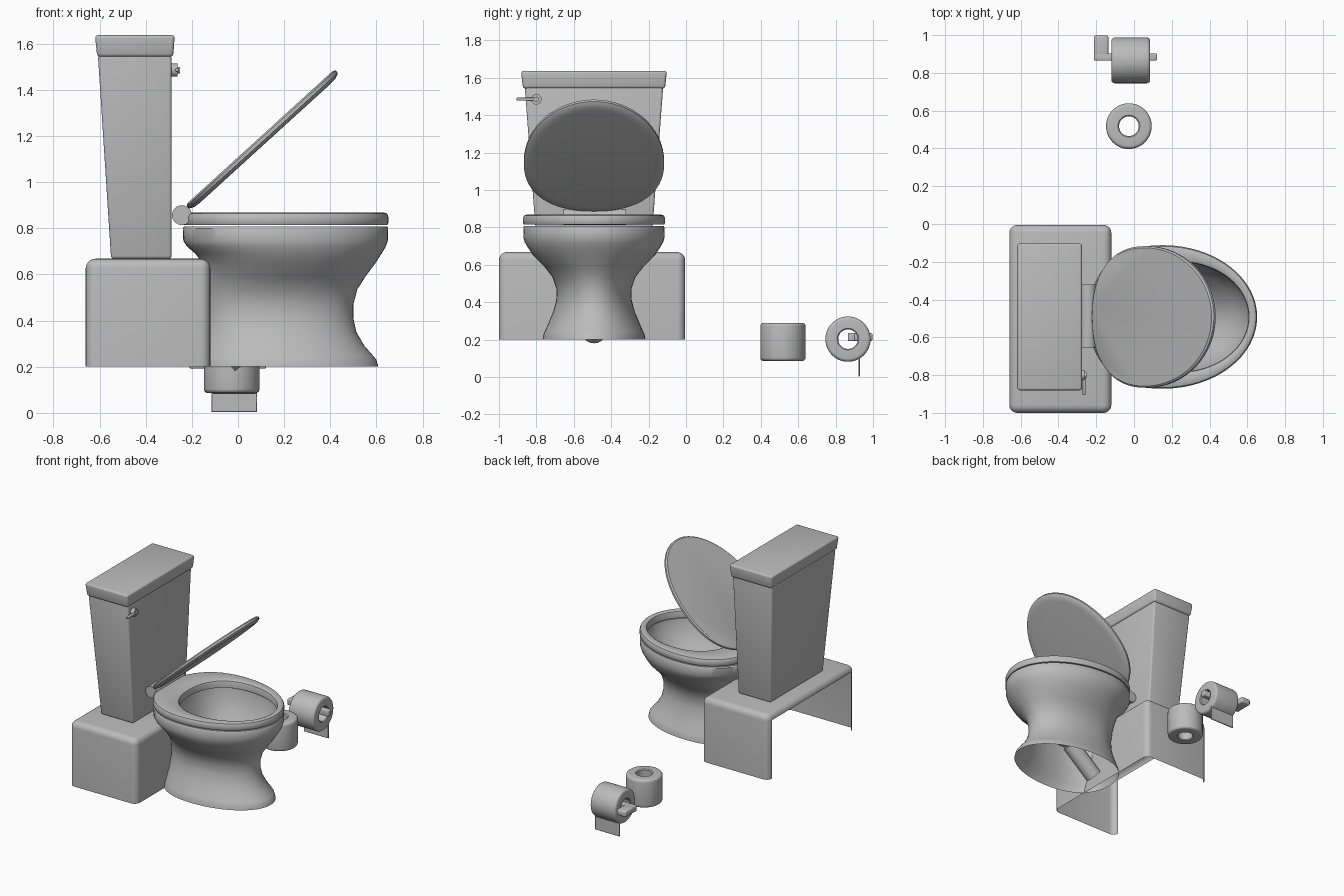
import bpy, bmesh, math
from mathutils import Matrix, Vector

if "Cube" in bpy.data.objects:
    bpy.data.objects.remove(bpy.data.objects["Cube"], do_unlink=True)

grey = bpy.data.materials.new("light_grey")
grey.use_nodes = True
COLOR = (0.5, 0.5, 0.5, 1)
grey.diffuse_color = COLOR
grey.node_tree.nodes["Principled BSDF"].inputs["Base Color"].default_value = COLOR

MID_Y = -0.492
SIDES = 64


def finish(name, bm, angle=35, normals=True):
    if normals:
        bmesh.ops.recalc_face_normals(bm, faces=bm.faces)
    mesh = bpy.data.meshes.new(name)
    bm.to_mesh(mesh)
    bm.free()
    mesh.materials.append(grey)
    ob = bpy.data.objects.new(name, mesh)
    bpy.context.collection.objects.link(ob)
    bpy.ops.object.select_all(action='DESELECT')
    ob.select_set(True)
    bpy.context.view_layer.objects.active = ob
    bpy.ops.object.shade_smooth_by_angle(angle=math.radians(angle))
    return ob


def egg(z, back, front, width, split=0.44):
    """Oval with a blunt back and a longer, rounder front."""
    mid = back + split * (front - back)
    pts = []
    for i in range(SIDES):
        c, s = math.cos(math.tau * i / SIDES), math.sin(math.tau * i / SIDES)
        if c < 0:
            x = mid - (mid - back) * abs(c) ** 0.87
            y = math.copysign(abs(s) ** 0.87, s) * width
        else:
            x, y = mid + (front - mid) * c, s * width
        pts.append(Vector((x, y, z)))
    return pts


def loft(name, rings, loop=False, caps=(False, False), angle=35):
    bm = bmesh.new()
    rows = [[bm.verts.new(p) for p in ring] for ring in rings]
    pairs = list(zip(rows, rows[1:])) + ([(rows[-1], rows[0])] if loop else [])
    for a, b in pairs:
        for i in range(len(a)):
            j = (i + 1) % len(a)
            bm.faces.new((a[i], a[j], b[j], b[i]))
    for use, row in zip(caps, (rows[0], rows[-1])):
        if use:
            bm.faces.new(row)
    return finish(name, bm, angle)


def block(name, low, high, bevel, top_low=None, top_high=None, segments=3, open_faces=False):
    """Box whose top rectangle may differ from its bottom one."""
    top_low, top_high = top_low or low, top_high or high
    bm = bmesh.new()
    bmesh.ops.create_cube(bm, size=2)
    for v in bm.verts:
        a, b = (top_low, top_high) if v.co.z > 0 else (low, high)
        v.co = (b[0] if v.co.x > 0 else a[0], b[1] if v.co.y > 0 else a[1],
                high[2] if v.co.z > 0 else low[2])
    edges = [e for e in bm.edges
             if not (open_faces and all(v.co.z < low[2] + 1e-4 for v in e.verts))]
    bmesh.ops.bevel(bm, geom=edges, offset=bevel, segments=segments, profile=0.5, affect='EDGES')
    bmesh.ops.recalc_face_normals(bm, faces=bm.faces)
    if open_faces:
        gone = [f for f in bm.faces if f.normal.z < -0.99 or f.normal.x < -0.99]
        bmesh.ops.delete(bm, geom=gone, context='FACES')
    return finish(name, bm, 40, normals=not open_faces)


def rod(name, start, end, radius, sides=32):
    a, b = Vector(start), Vector(end)
    bm = bmesh.new()
    turn = (b - a).to_track_quat('Z', 'Y').to_matrix().to_4x4()
    bmesh.ops.create_cone(bm, cap_ends=True, segments=sides, radius1=radius, radius2=radius,
                          depth=(b - a).length, matrix=Matrix.Translation((a + b) / 2) @ turn)
    return finish(name, bm)


def paper_roll(name, height):
    """Hollow roll with rounded outer rims, centred on its origin."""
    h, r, hole, soft = height / 2, 0.121, 0.052, 0.018
    profile = [(hole, -h + 0.006), (hole + 0.006, -h)]
    for sign in (-1, 1):
        arc = [(r - soft + soft * math.sin(a), sign * (h - soft + soft * math.cos(a)))
               for a in (k * math.pi / 8 for k in range(5))]
        profile += arc if sign < 0 else arc[::-1]
    profile += [(hole + 0.006, h), (hole, h - 0.006)]
    rings = [[Vector((q * math.cos(math.tau * i / 48), q * math.sin(math.tau * i / 48), z))
              for i in range(48)] for q, z in profile]
    return loft(name, rings, loop=True)


# Plinth, open underneath and at the rear
block("plinth", (-0.66, -1, 0.2), (-0.12, -0.005, 0.668), 0.042, segments=5, open_faces=True)

# Tapered water tank and its cover
block("tank", (-0.55, -0.795, 0.668), (-0.288, -0.189, 1.55), 0.012,
      (-0.607, -0.862), (-0.288, -0.122))
block("tank_cover", (-0.61, -0.872, 1.543), (-0.281, -0.112, 1.637), 0.014,
      (-0.62, -0.882), (-0.274, -0.102))

# Flush handle
rod("handle_knob", (-0.295, -0.8, 1.485), (-0.262, -0.8, 1.485), 0.028)
rod("handle_stem", (-0.265, -0.8, 1.485), (-0.252, -0.8, 1.485), 0.014)
block("handle_lever", (-0.272, -0.906, 1.478), (-0.256, -0.79, 1.494), 0.005)

# Bowl: outer shell up to the rim, then down the inside
shell = [(0.2, -0.19, 0.608, 0.275), (0.23, -0.187, 0.6, 0.27), (0.245, -0.183, 0.588, 0.263),
         (0.29, -0.17, 0.548, 0.243), (0.35, -0.157, 0.513, 0.218), (0.41, -0.15, 0.5, 0.202),
         (0.47, -0.148, 0.5, 0.2), (0.535, -0.148, 0.517, 0.222), (0.59, -0.148, 0.552, 0.265),
         (0.65, -0.155, 0.596, 0.325), (0.69, -0.185, 0.622, 0.352), (0.72, -0.22, 0.64, 0.37),
         (0.745, -0.237, 0.649, 0.377), (0.8, -0.239, 0.651, 0.378), (0.808, -0.234, 0.646, 0.373)]
basin = [(0.808, -0.07, 0.612, 0.3), (0.74, -0.06, 0.6, 0.292), (0.64, -0.03, 0.54, 0.25),
         (0.53, 0.01, 0.44, 0.18), (0.44, 0.06, 0.32, 0.11), (0.4, 0.11, 0.24, 0.06)]
bowl = loft("bowl", [egg(*r) for r in shell + basin], caps=(False, True))
bowl.location.y = MID_Y

# Drain pipe under the basin
rod("drain_pipe", (0.16, MID_Y, 0.4), (-0.05, MID_Y, 0.225), 0.058, 16)

# Seat ring with rounded edges
ring = [(0.815, -0.05, 0.606, 0.29), (0.815, -0.235, 0.647, 0.375), (0.825, -0.24, 0.652, 0.38),
        (0.85, -0.24, 0.652, 0.38), (0.863, -0.234, 0.646, 0.374), (0.868, -0.222, 0.634, 0.362),
        (0.868, -0.066, 0.622, 0.306), (0.862, -0.054, 0.61, 0.294), (0.85, -0.05, 0.606, 0.29)]
seat = loft("seat", [egg(*r) for r in ring], loop=True)
seat.location.y = MID_Y

# Raised lid, hinged at the back
slab = [(0, 0.05, 0.82, 0.32), (0.002, 0.025, 0.845, 0.345), (0.008, 0.008, 0.862, 0.365),
        (0.014, 0, 0.872, 0.375), (0.028, 0, 0.872, 0.375), (0.035, 0.01, 0.862, 0.366)]
lid = loft("lid", [egg(*r) for r in slab], caps=(True, True))
lid.location = (-0.203, MID_Y, 0.876)
lid.rotation_euler.y = math.radians(-42.3)

# Hinge barrel
rod("hinge", (-0.243, -0.655, 0.857), (-0.243, -0.32, 0.857), 0.043)

# Spare roll standing on end
spare = paper_roll("spare_roll", 0.204)
spare.location = (-0.027, 0.518, 0.188)

# Hanging roll with its loose sheet and wall holder
hung = paper_roll("hanging_roll", 0.206)
hung.location = (-0.017, 0.866, 0.203)
hung.rotation_euler.y = math.pi / 2
block("loose_sheet", (-0.115, 0.921, 0.004), (0.083, 0.929, 0.115), 0.002, segments=1)
block("holder_bar", (-0.21, 0.865, 0.192), (0.122, 0.903, 0.236), 0.006)
block("holder_bracket", (-0.212, 0.865, 0.192), (-0.135, 0.998, 0.236), 0.012)
